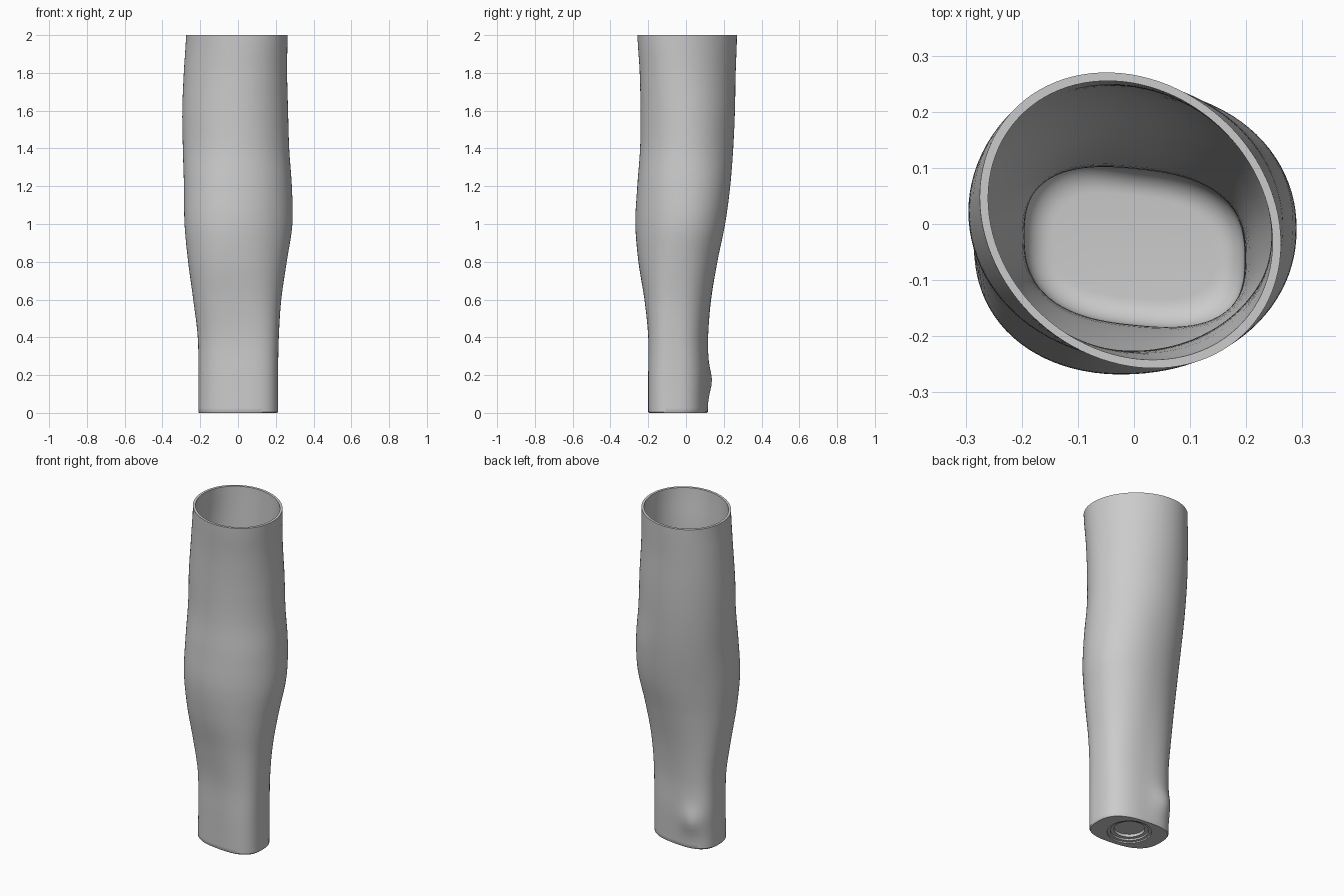
import bpy, bmesh, math

cube = bpy.data.objects.get("Cube")
if cube:
    bpy.data.objects.remove(cube, do_unlink=True)

SIDES = 96
WALL = 0.015
ANGLES = [math.tau * i / SIDES for i in range(SIDES)]

# Cross-sections: z, min x, max x, min y, max y, squareness, skew
SECTIONS = [
    (0.0, -.21, .212, -.20, .115, 2.7, -.15),
    (0.2, -.21, .212, -.20, .12, 2.7, -.15),
    (0.4, -.213, .216, -.20, .117, 2.6, -.13),
    (0.6, -.237, .229, -.22, .133, 2.4, -.06),
    (0.8, -.264, .258, -.252, .166, 2.2, .02),
    (1.0, -.283, .288, -.268, .207, 2.1, .07),
    (1.2, -.286, .285, -.258, .234, 2.1, .04),
    (1.4, -.292, .271, -.243, .25, 2.0, -.02),
    (1.6, -.295, .265, -.241, .259, 2.0, -.06),
    (1.8, -.287, .26, -.245, .263, 2.0, -.12),
    (2.0, -.275, .262, -.257, .27, 2.0, -.16),
]


def section_at(z):
    """Smoothly interpolate the section table at height z."""
    f = min(max(z / 0.2, 0), len(SECTIONS) - 1)
    k = min(int(f), len(SECTIONS) - 2)
    t = f - k
    p0, p1, p2, p3 = [SECTIONS[min(max(k + d, 0), len(SECTIONS) - 1)] for d in (-1, 0, 1, 2)]
    return [b + t * ((c - a) / 2 + t * ((a - 2.5 * b + 2 * c - d / 2)
            + t * (1.5 * (b - c) + (d - a) / 2))) for a, b, c, d in zip(p0, p1, p2, p3)][1:]


def limb_ring(z, inset=0.0, height=None):
    """Skewed superellipse ring fitted to the section bounds, with the wrist bump."""
    x0, x1, y0, y1, n, skew = section_at(z)
    pts = []
    for a in ANGLES:
        c, s = math.cos(a), math.sin(a)
        r = (abs(c) ** n + abs(s) ** n) ** (-1 / n)
        pts.append((r * c, r * s + skew * r * c))
    top = max(p[1] for p in pts)
    cx, cy = (x0 + x1) / 2, (y0 + y1) / 2
    hx, hy = (x1 - x0) / 2 - inset, (y1 - y0) / 2 - inset
    ring = []
    for u, v in pts:
        x, y = cx + hx * u, cy + hy * v / top
        d2 = ((x + .11) / .07) ** 2 + ((y - .11) / .08) ** 2 + ((z - .17) / .075) ** 2
        bump = .02 * math.exp(-d2)
        ring.append((x - bump * .5, y + bump, z if height is None else height))
    return ring


def circle(radius, z):
    return [(radius * math.cos(a), -.04 + radius * math.sin(a), z) for a in ANGLES]


# Stepped round socket in the underside
rings = [circle(.085, .035), circle(.085, .018), circle(.105, .018),
         circle(.105, .008), circle(.122, .008), circle(.122, 0)]
# Outer skin with a tiny bevel at the foot
rings += [limb_ring(0, .004), limb_ring(.006)]
rings += [limb_ring(.025 + 1.975 * i / 64) for i in range(65)]
# Rim and inner skin
rings += [limb_ring(2 - 1.9 * i / 48, WALL) for i in range(49)]
# Rounded inner floor
for i in range(1, 9):
    a = i / 8 * math.pi / 2
    rings.append(limb_ring(.1, WALL + .05 * (1 - math.cos(a)), .1 - .05 * math.sin(a)))

bm = bmesh.new()
loops = [[bm.verts.new(p) for p in ring] for ring in rings]
for low, high in zip(loops, loops[1:]):
    for i in range(SIDES):
        j = (i + 1) % SIDES
        bm.faces.new((low[i], low[j], high[j], high[i]))
bm.faces.new(list(reversed(loops[0])))
bm.faces.new(loops[-1])
mesh = bpy.data.meshes.new("forearm_sleeve")
bm.to_mesh(mesh)
bm.free()

sleeve = bpy.data.objects.new("forearm_sleeve", mesh)
bpy.context.collection.objects.link(sleeve)

# Plain grey
grey = bpy.data.materials.new("light_grey")
grey.use_nodes = True
colour = (.6, .6, .6, 1)
grey.diffuse_color = colour
grey.node_tree.nodes["Principled BSDF"].inputs["Base Color"].default_value = colour
mesh.materials.append(grey)

bpy.ops.object.select_all(action='DESELECT')
sleeve.select_set(True)
bpy.context.view_layer.objects.active = sleeve
bpy.ops.object.shade_smooth_by_angle(angle=math.radians(35))
